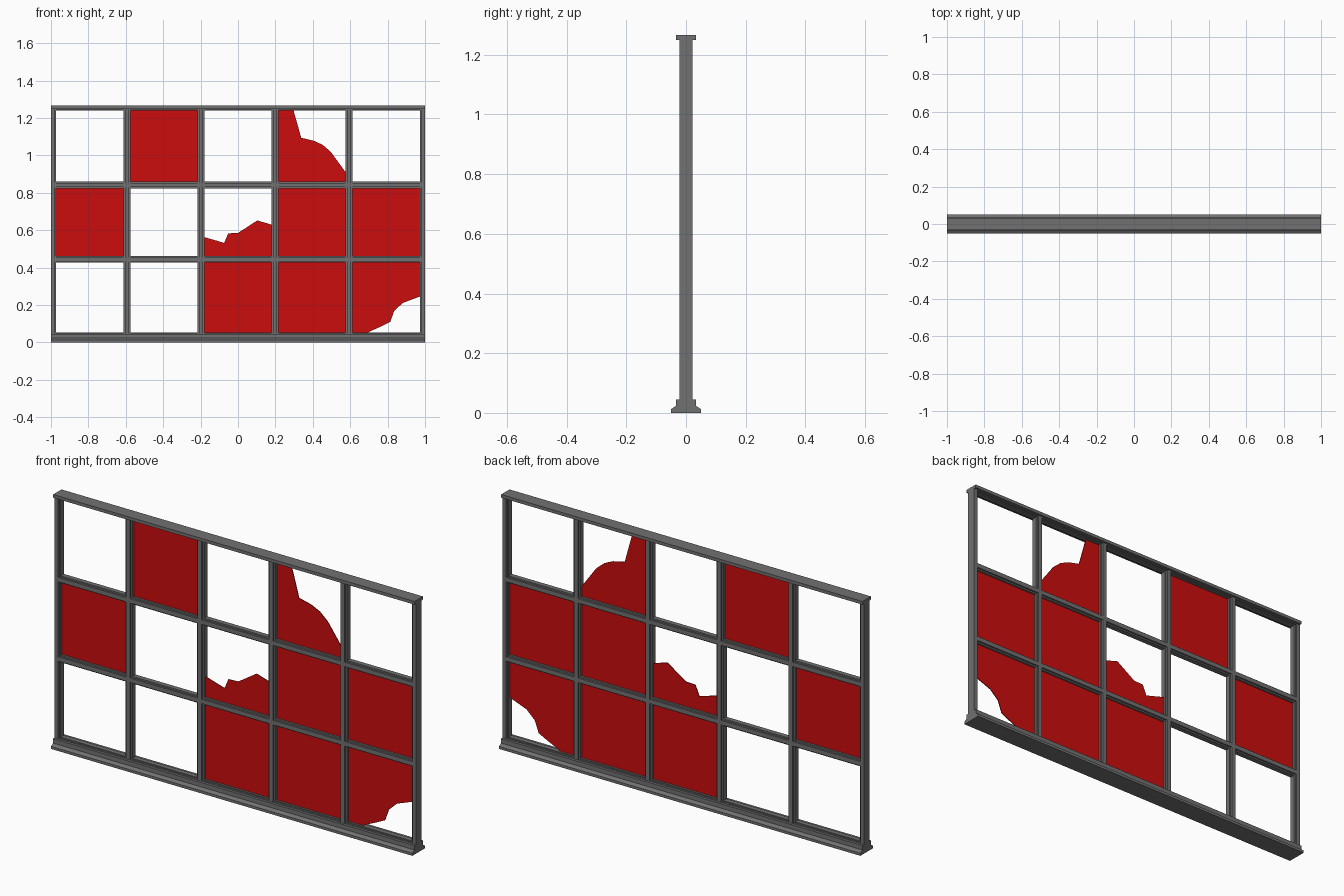
import bpy, bmesh
from mathutils import Vector

cube = bpy.data.objects.get("Cube")
if cube:
    bpy.data.objects.remove(cube)


def material(name, rgb):
    m = bpy.data.materials.new(name)
    m.use_nodes = True
    m.diffuse_color = (*rgb, 1)
    m.node_tree.nodes["Principled BSDF"].inputs["Base Color"].default_value = (*rgb, 1)
    return m


GREY = material("grey metal", (0.165, 0.165, 0.165))
RED = material("red glass", (0.604, 0.004, 0.004))


def prism(name, points, offset, mat):
    """Sweep a closed 3D outline along an offset into a solid."""
    bm = bmesh.new()
    face = bm.faces.new([bm.verts.new(p) for p in points])
    moved = bmesh.ops.extrude_face_region(bm, geom=[face])["geom"]
    bmesh.ops.translate(bm, vec=Vector(offset),
                        verts=[v for v in moved if isinstance(v, bmesh.types.BMVert)])
    bmesh.ops.recalc_face_normals(bm, faces=bm.faces)
    mesh = bpy.data.meshes.new(name)
    bm.to_mesh(mesh)
    bm.free()
    mesh.materials.append(mat)
    obj = bpy.data.objects.new(name, mesh)
    bpy.context.collection.objects.link(obj)
    return obj


def stepped(low, core_low, core_high, high, depth, lip):
    """Stepped bar section: a deep core with a shallower lip on each side."""
    half = [(low, lip), (core_low, lip), (core_low, depth),
            (core_high, depth), (core_high, lip), (high, lip)]
    # an absent lip leaves no step on that side
    half = [p for i, p in enumerate(half)
            if not (low == core_low and i < 2) and not (high == core_high and i > 3)]
    return half + [(a, -d) for a, d in reversed(half)]


def post(name, section):
    prism(name, [(a, d, 0.03) for a, d in section], (0, 0, 1.225), GREY)


def rail(name, section):
    prism(name, [(-0.99, d, a) for a, d in section], (1.98, 0, 0), GREY)


# Upright bars
W, CORE = 0.019, 0.011
posts = [-0.594, -0.198, 0.198, 0.594]
for i, x in enumerate(posts):
    post(f"mullion_{i + 1}", stepped(x - W, x - CORE, x + CORE, x + W, 0.022, 0.013))
post("right_end_post", stepped(-1, -1, -0.98, -0.972, 0.022, 0.013))
post("left_end_post", stepped(0.972, 0.98, 1, 1, 0.022, 0.013))

# Level bars
rails = [0.444, 0.841]
for name, z in zip(("lower_rail", "upper_rail"), rails):
    rail(name, stepped(z - W + 0.001, z - CORE, z + CORE, z + W - 0.001, 0.021, 0.012))
rail("head_lip", stepped(1.241, 1.246, 1.255, 1.255, 0.021, 0.012))
rail("sill_lip", stepped(0.03, 0.03, 0.047, 0.052, 0.021, 0.012))

# Top cap and moulded sill
cap = [(0.033, 1.25), (0.033, 1.266)]
sill = [(0.05, 0), (0.05, 0.013), (0.034, 0.023), (0.034, 0.045)]
for name, half in (("top_cap", cap), ("sill", sill)):
    outline = half + [(-y, z) for y, z in reversed(half)]
    prism(name, [(-1, y, z) for y, z in outline], (2, 0, 0), GREY)

# Glass panes, rows from the bottom up: R whole, B broken, . missing
columns = [-0.985] + posts + [0.985]
levels = [0.04] + rails + [1.247]
layout = ["..RRB", "R.BRR", ".R.B."]


def broken_outline(row, x0, x1, z0, z1):
    if row == 0:      # lower corner missing
        edge = [(0.69, z0), (0.70, 0.056), (0.76, 0.083), (0.814, 0.11),
                (0.835, 0.168), (0.881, 0.211), (x1, 0.25)]
        return [(x0, z0)] + edge + [(x1, z1), (x0, z1)]
    if row == 1:      # only a low shard left
        edge = [(x1, 0.624), (0.103, 0.652), (0, 0.585), (-0.052, 0.583),
                (-0.074, 0.532), (x0, 0.568)]
    else:             # upper corner missing
        edge = [(x1, 0.89), (0.57, 0.917), (0.496, 1.019), (0.453, 1.056), (0.405, 1.078),
                (0.338, 1.094), (0.295, z1), (x0, z1)]
    return [(x0, z0), (x1, z0)] + edge


for r, kinds in enumerate(layout):
    for c, kind in enumerate(kinds):
        if kind == ".":
            continue
        x0, x1, z0, z1 = columns[c], columns[c + 1], levels[r], levels[r + 1]
        if kind == "R":
            shape = [(x0, z0), (x1, z0), (x1, z1), (x0, z1)]
        else:
            shape = broken_outline(r, x0, x1, z0, z1)
        prism(f"pane_row{r + 1}_column{c + 1}", [(x, -0.002, z) for x, z in shape],
              (0, 0.004, 0), RED)
